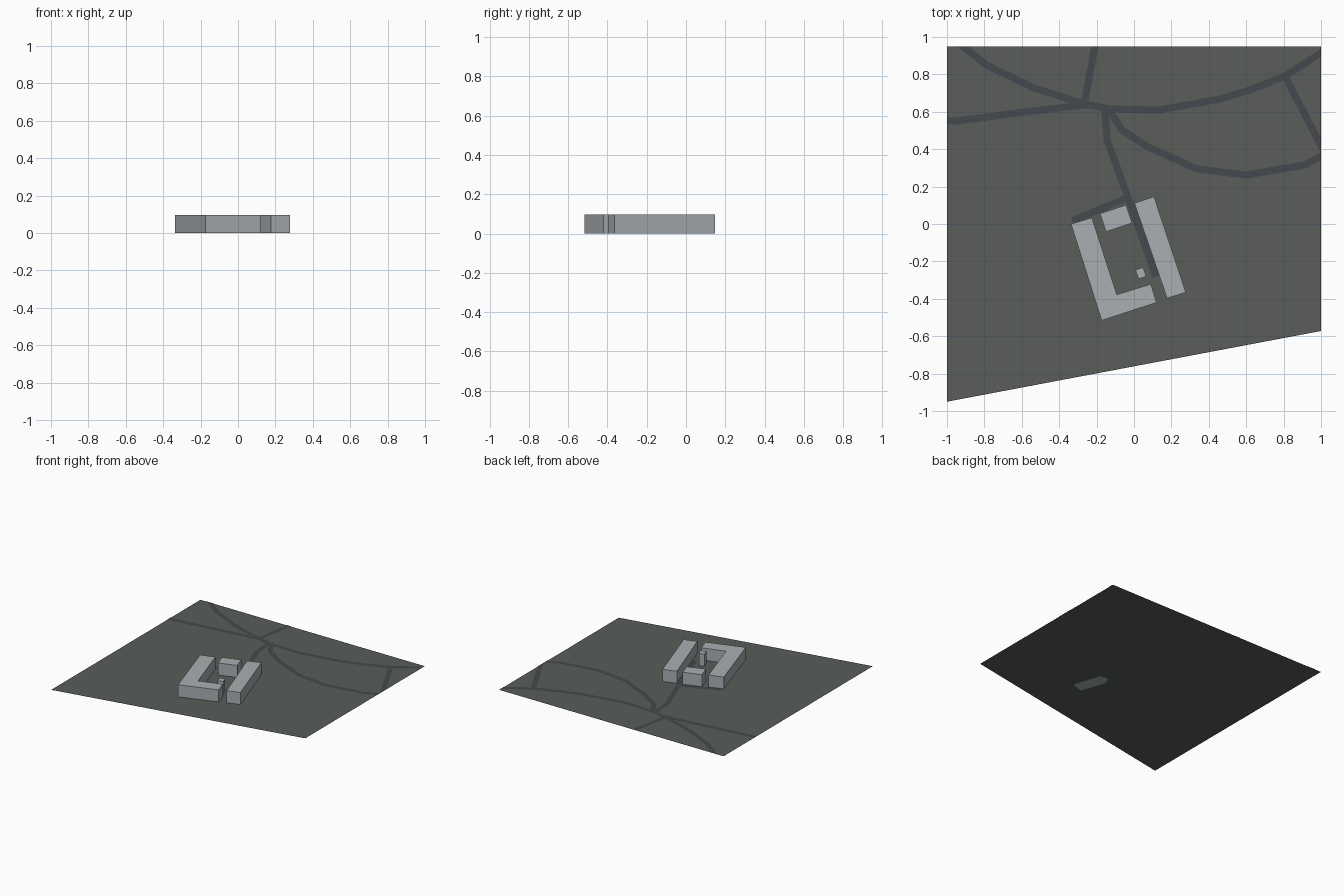
import bpy, bmesh
from mathutils import Vector

if "Cube" in bpy.data.objects:
    bpy.data.objects.remove(bpy.data.objects["Cube"])

HEIGHT = 0.097
ROAD_Z = 0.002
ROAD_W = 0.038


def material(name, color):
    m = bpy.data.materials.new(name)
    m.diffuse_color = (*color, 1)
    m.use_nodes = True
    m.node_tree.nodes["Principled BSDF"].inputs["Base Color"].default_value = m.diffuse_color
    return m


ground_mat = material("ground_green_grey", (0.10, 0.11, 0.10))
road_mat = material("road_dark_grey", (0.06, 0.065, 0.075))
wall_mat = material("building_grey", (0.40, 0.43, 0.45))


def add_object(name, bm, mat):
    me = bpy.data.meshes.new(name)
    bm.to_mesh(me)
    bm.free()
    me.materials.append(mat)
    ob = bpy.data.objects.new(name, me)
    bpy.context.collection.objects.link(ob)
    return ob


def slab(name, outline, height, mat):
    """Flat outline, extruded upward when height > 0."""
    bm = bmesh.new()
    face = bm.faces.new([bm.verts.new((x, y, 0)) for x, y in outline])
    face.normal_update()
    if face.normal.z < 0:
        face.normal_flip()
    if height:
        ext = bmesh.ops.extrude_face_region(bm, geom=[face], use_keep_orig=True)
        top = [v for v in ext["geom"] if isinstance(v, bmesh.types.BMVert)]
        bmesh.ops.translate(bm, verts=top, vec=(0, 0, height))
        bmesh.ops.recalc_face_normals(bm, faces=bm.faces[:])
    return add_object(name, bm, mat)


def road(name, path, width=ROAD_W):
    """Flat mitred ribbon along a path, trimmed to the ground's edges."""
    pts = [Vector(p) for p in path]
    bm = bmesh.new()
    rows = []
    for i, p in enumerate(pts):
        dirs = []
        if i > 0:
            dirs.append((p - pts[i - 1]).normalized())
        if i < len(pts) - 1:
            dirs.append((pts[i + 1] - p).normalized())
        t = sum(dirs, Vector((0, 0))).normalized()
        n = Vector((-t.y, t.x)) * (width / 2 / t.dot(dirs[0]))
        rows.append([bm.verts.new((*(p + n * s), ROAD_Z)) for s in (-1, 1)])
    for a, b in zip(rows, rows[1:]):
        bm.faces.new((a[0], b[0], b[1], a[1]))
    for co, no in (((1, 0, 0), (1, 0, 0)), ((-1, 0, 0), (-1, 0, 0)),
                   ((0, 0.95, 0), (0, 1, 0))):
        bmesh.ops.bisect_plane(bm, geom=bm.verts[:] + bm.edges[:] + bm.faces[:],
                               plane_co=co, plane_no=no, clear_outer=True)
    return add_object(name, bm, road_mat)


# Ground sheet with slanted front edge
slab("ground", [(-1, -0.95), (1, -0.572), (1, 0.95), (-1, 0.95)], 0, ground_mat)

# Buildings
slab("angled_wing_building",
     [(-0.337, 0.0), (-0.225, 0.034), (-0.092, -0.377), (0.09, -0.321),
      (0.121, -0.42), (-0.173, -0.516)], HEIGHT, wall_mat)
slab("long_building",
     [(0.002, 0.112), (0.107, 0.147), (0.277, -0.365), (0.177, -0.398)],
     HEIGHT, wall_mat)
slab("gate_building",
     [(-0.182, 0.056), (-0.042, 0.102), (-0.01, 0.005), (-0.15, -0.041)],
     HEIGHT, wall_mat)
slab("courtyard_tower",
     [(0.007, -0.246), (0.048, -0.231), (0.066, -0.28), (0.025, -0.294)],
     HEIGHT, wall_mat)

# Roads
road("main_road",
     [(-1.0, 1.01), (-0.92, 0.955), (-0.786, 0.848), (-0.54, 0.729),
      (-0.267, 0.642), (-0.13, 0.615), (0.13, 0.609), (0.46, 0.668),
      (0.62, 0.717), (0.81, 0.792), (1.05, 0.947)])
road("west_road", [(-1.05, 0.548), (-0.94, 0.552), (-0.6, 0.597), (-0.25, 0.638)])
road("north_road", [(-0.2, 1.0), (-0.265, 0.645)])
road("east_link_road", [(0.808, 0.79), (1.04, 0.34)])
road("east_loop_road",
     [(-0.135, 0.615), (-0.065, 0.503), (0.07, 0.415), (0.337, 0.294),
      (0.6, 0.262), (0.91, 0.315), (1.05, 0.386)])
road("access_road", [(-0.157, 0.615), (-0.143, 0.445), (-0.02, 0.11), (0.118, -0.283)])
road("forecourt_road", [(-0.33, 0.017), (-0.03, 0.143)])
